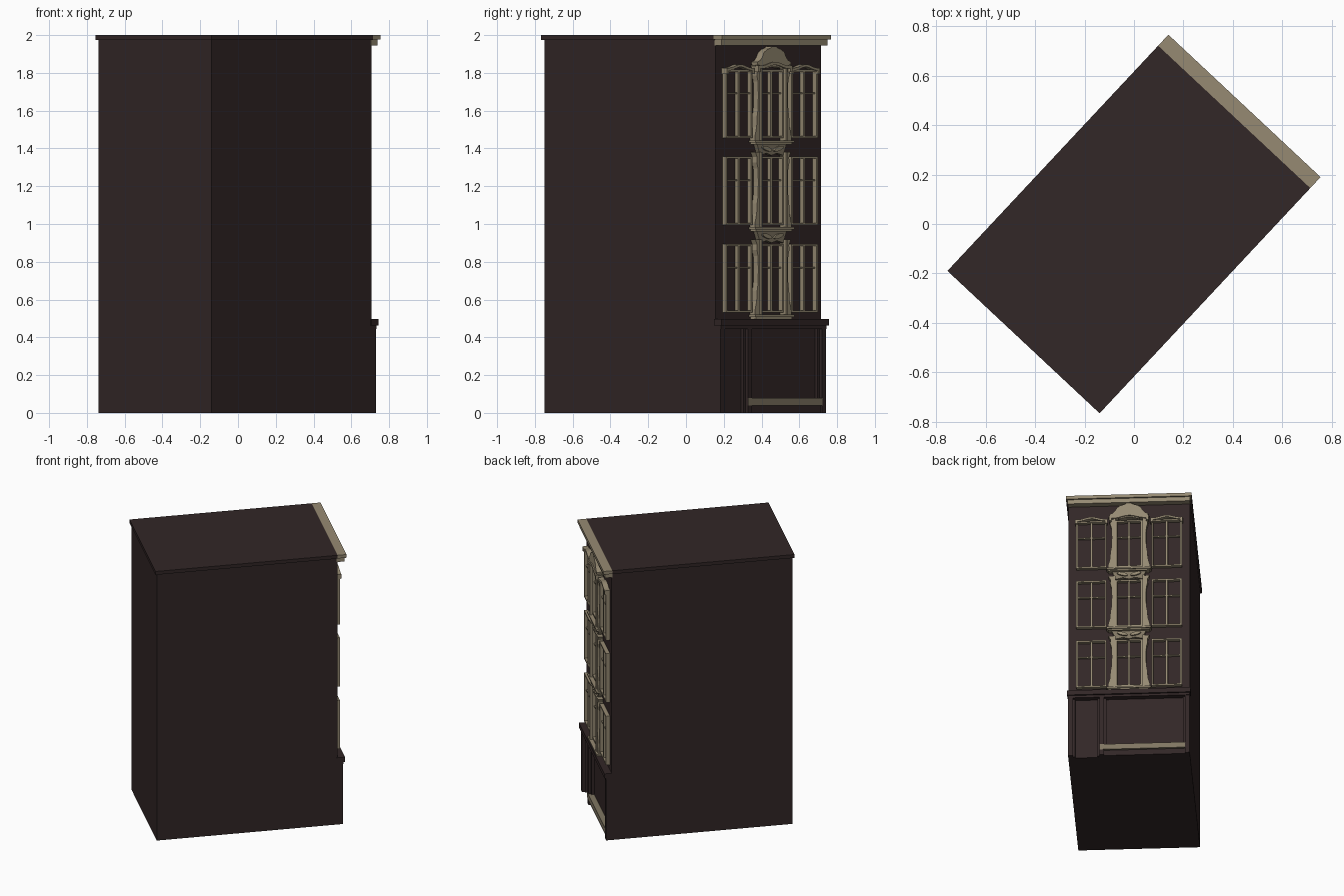
import bpy, bmesh, math
from mathutils import Matrix

if "Cube" in bpy.data.objects:
    bpy.data.objects.remove(bpy.data.objects["Cube"])

TURN = Matrix.Rotation(math.radians(136.9), 4, 'Z')   # the whole house stands at an angle


def material(name, rgb):
    m = bpy.data.materials.new(name)
    m.diffuse_color = (*rgb, 1)
    m.use_nodes = True
    m.node_tree.nodes["Principled BSDF"].inputs["Base Color"].default_value = m.diffuse_color
    return m


BROWN = material("dark_brown", (0.032, 0.020, 0.020))
STONE = material("sandstone", (0.305, 0.255, 0.170))
TAUPE = material("taupe", (0.215, 0.180, 0.122))


def prism(bm, pts, n0, n1):
    """Extrude an (x, z) outline outward from depth n0 to n1 (facade faces -y)."""
    back = [bm.verts.new((x, -n0, z)) for x, z in pts]
    front = [bm.verts.new((x, -n1, z)) for x, z in pts]
    bm.faces.new(back)
    bm.faces.new(front)
    for i in range(len(pts)):
        j = (i + 1) % len(pts)
        bm.faces.new((back[i], back[j], front[j], front[i]))


def box(bm, x0, x1, n0, n1, z0, z1):
    prism(bm, [(x0, z0), (x1, z0), (x1, z1), (x0, z1)], n0, n1)


def finish(name, bm, mat):
    bmesh.ops.recalc_face_normals(bm, faces=bm.faces)
    bm.transform(TURN)
    me = bpy.data.meshes.new(name)
    bm.to_mesh(me)
    bm.free()
    me.materials.append(mat)
    bpy.context.collection.objects.link(bpy.data.objects.new(name, me))


def boxes(name, mat, *dims):
    bm = bmesh.new()
    for d in dims:
        box(bm, *d)
    finish(name, bm, mat)


WALL = 0.597
# main body, roof slab and two-step cornice
boxes("walls", BROWN, (-.409, .409, -.643, WALL, 0, 1.976))
boxes("roof_slab", BROWN, (-.422, .422, -.655, .594, 1.975, 2.0))
boxes("cornice", STONE, (-.422, .422, .594, .655, 1.976, 2.0),
      (-.411, .411, .590, .643, 1.945, 1.977))

# shopfront frame with ledge, posts, inner door and window frames
boxes("shop_ledge", BROWN, (-.415, .415, .59, .647, .462, .497),
      (-.409, .409, .59, .636, .445, .463))
boxes("shop_posts", BROWN, (-.409, -.376, .59, .634, 0, .45),
      (-.197, -.167, .59, .634, 0, .45), (.378, .409, .59, .634, 0, .45))
boxes("shop_frames", BROWN, (-.376, -.362, .59, .615, 0, .45),
      (-.211, -.197, .59, .615, 0, .45), (-.167, -.153, .59, .615, 0, .45),
      (.362, .378, .59, .615, 0, .45), (-.167, .378, .59, .620, 0, .04))
boxes("shop_sill", TAUPE, (-.197, .378, .59, .636, .04, .08))


def bell(u):
    """Arch outline with flat shoulders, u from -1 to 1."""
    return 0.5 + 0.5 * math.cos(math.pi * min(1, abs(u) / 0.8))


def hood(bm, cx, half, z, rise, thick, n1):
    """Wavy hood above a window with small drops at both ends."""
    us = [-1 + i / 8 for i in range(17)]
    low = [(cx + half * u, z + rise * bell(u)) for u in us]
    top = [(x, h + thick) for x, h in reversed(low)]
    prism(bm, low + top, .59, n1)
    for s in (-1, 1):
        x = cx + s * (half - .008)
        box(bm, x - .008, x + .008, .59, n1, z - .018, z + thick * .5)


def window(bm, cx, half, z0, z1, n1, edge=.011):
    """Thin frame with a centre mullion and a transom."""
    zt = z0 + (z1 - z0) * .655
    for s in (-1, 1):
        a, b = sorted((cx + s * half, cx + s * (half - edge)))
        box(bm, a, b, .59, n1, z0, z1)
    for a, b in ((z0, z0 + edge), (z1 - edge, z1)):
        box(bm, cx - half, cx + half, .59, n1, a, b)
    box(bm, cx - .007, cx + .007, .59, n1 - .004, z0, z1)
    box(bm, cx - half, cx + half, .59, n1 - .010, zt - .004, zt + .004)


# shaped edge of the centre surrounds: (height fraction, half width)
FLARE = [(0, .142), (.07, .140), (.18, .128), (.32, .124), (.42, .117), (.6, .115),
         (.78, .117), (.86, .126), (.93, .124), (1, .138)]

side, centre, pillars = bmesh.new(), bmesh.new(), bmesh.new()
ledges, panels, leaves, hoods = (bmesh.new() for _ in range(4))
for floor, z0 in enumerate((.532, .995, 1.455)):
    z1 = z0 + .362
    for s in (-1, 1):
        window(side, s * .253, .102, z0, z1, .624)
        # curved pillars beside the centre window
        p0, p1 = z0 - .014, z1 + .025
        outline = [(s * w, p0 + t * (p1 - p0)) for t, w in FLARE]
        prism(pillars, outline + [(s * .090, p1), (s * .090, p0)], .59, .632)
        # raised rib on each pillar
        a, b = sorted((s * .092, s * .104))
        box(pillars, a, b, .63, .640, p0, p1)
        if floor == 2:
            hood(hoods, s * .253, .108, z1 - .004, .018, .014, .634)
    window(centre, 0, .090, z0, z1, .624)
    # ledge under each centre window
    box(ledges, -.150, .150, .59, .646, z0 - .024, z0 - .012)
    box(ledges, -.140, .140, .59, .638, z0 - .034, z0 - .024)
    if floor < 2:
        # carved panel with two leaves above the centre window
        a, b = z1 + .006, z1 + .068
        prism(panels, [(-.09, a), (-.04, a + .012), (0, a), (.04, a + .012), (.09, a),
                       (.115, b), (-.115, b)], .59, .622)
        for s in (-1, 1):
            ring = []
            for k in range(12):
                t = k * math.tau / 12
                x, z = .036 * math.cos(t), .012 * math.sin(t)
                ring.append((s * (.045 + x), z1 + .042 + z + .25 * x))
            prism(leaves, ring, .61, .634)

# crowning pediment over the top centre window
half = [(.128, 1.842), (.130, 1.858), (.108, 1.866), (.092, 1.884), (.080, 1.908),
        (.055, 1.924), (.028, 1.932), (.016, 1.941)]
low = [(.095, 1.838), (.06, 1.822), (.02, 1.832)]
right = low[::-1] + half
pediment = bmesh.new()
prism(pediment, right + [(-x, z) for x, z in reversed(right)], .59, .640)
hood(hoods, 0, .132, 1.822, .020, .016, .648)

for name, bm, mat in (("side_windows", side, STONE), ("centre_windows", centre, STONE),
                      ("window_pillars", pillars, STONE), ("window_ledges", ledges, STONE),
                      ("carved_panels", panels, TAUPE), ("carved_leaves", leaves, STONE),
                      ("window_hoods", hoods, STONE), ("pediment", pediment, STONE)):
    finish(name, bm, mat)
